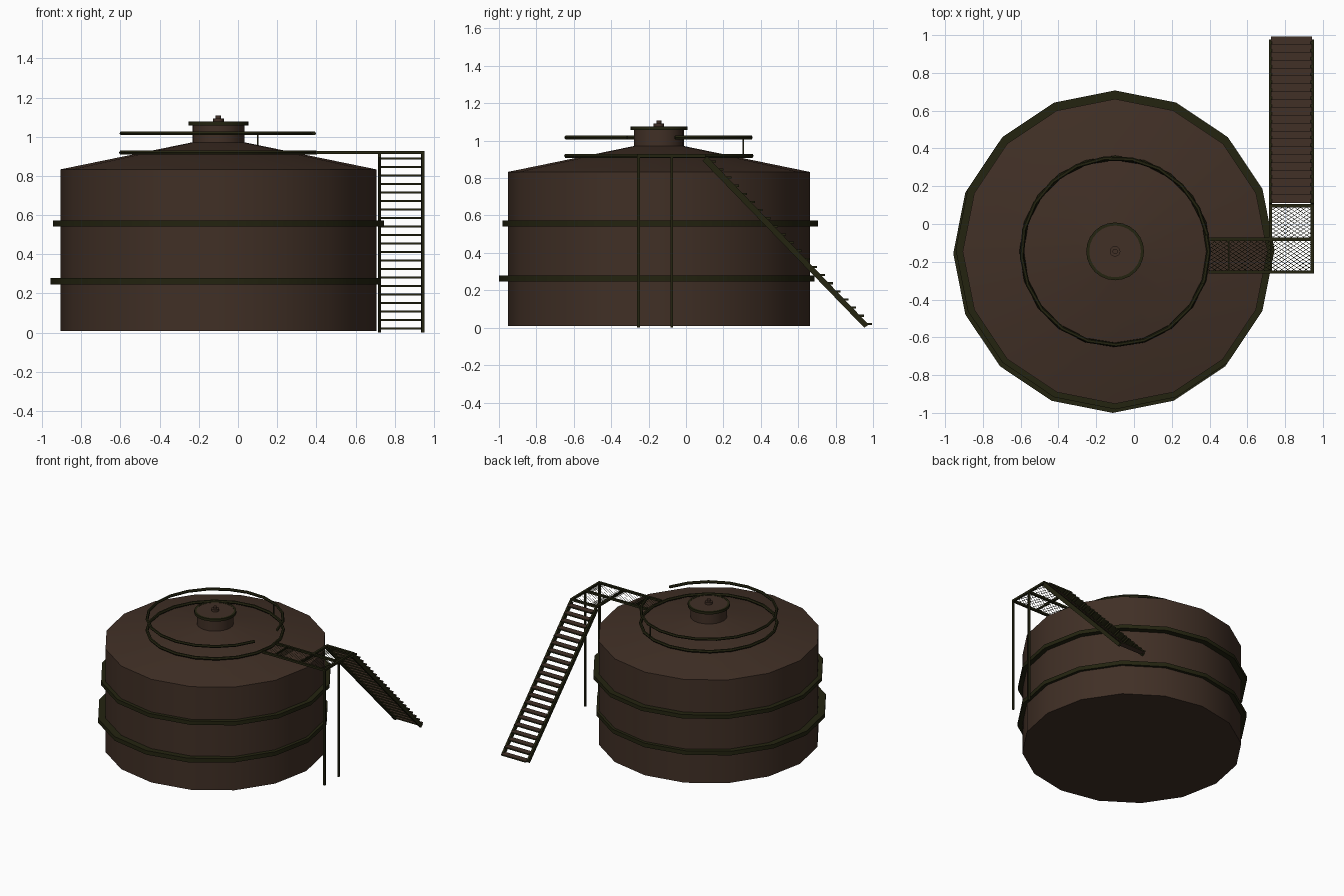
import bpy, bmesh, math
from mathutils import Vector

if "Cube" in bpy.data.objects:
    bpy.data.objects.remove(bpy.data.objects["Cube"])

def material(name, rgb):
    m = bpy.data.materials.new(name)
    m.diffuse_color = (*rgb, 1)
    m.use_nodes = True
    m.node_tree.nodes["Principled BSDF"].inputs["Base Color"].default_value = m.diffuse_color
    return m

BROWN = material("rusty brown", (0.052, 0.029, 0.019))
OLIVE = material("dark olive", (0.017, 0.017, 0.005))
CX, CY = -0.10, -0.145  # tank axis

def finish(name, bm, mats, smooth=False):
    bmesh.ops.recalc_face_normals(bm, faces=bm.faces)
    me = bpy.data.meshes.new(name)
    bm.to_mesh(me)
    bm.free()
    ob = bpy.data.objects.new(name, me)
    bpy.context.collection.objects.link(ob)
    for m in mats:
        me.materials.append(m)
    if smooth:
        bpy.context.view_layer.objects.active = ob
        ob.select_set(True)
        bpy.ops.object.shade_smooth_by_angle(angle=math.radians(35))
        ob.select_set(False)
    return ob

def lathe(name, loop, sides, mat, c=(CX, CY), a0=0, a1=360):
    """Sweep a closed (radius, z) loop around the z axis; open arcs get end caps."""
    bm = bmesh.new()
    full = a1 - a0 >= 360
    rows = []
    for i in range(sides if full else sides + 1):
        a = math.radians(a0 + (a1 - a0) * i / sides)
        rows.append([bm.verts.new((c[0] + r * math.cos(a), c[1] + r * math.sin(a), z)) for r, z in loop])
    n = len(loop)
    for i in range(sides):
        p, q = rows[i], rows[(i + 1) % len(rows)]
        for j in range(n):
            k = (j + 1) % n
            if loop[j][0] + loop[k][0] > 0:
                bm.faces.new((p[j], q[j], q[k], p[k]))
    if not full:
        bm.faces.new(rows[0])
        bm.faces.new(rows[-1])
    bmesh.ops.remove_doubles(bm, verts=bm.verts, dist=1e-5)
    bmesh.ops.dissolve_degenerate(bm, edges=bm.edges, dist=1e-6)
    return finish(name, bm, [mat], True)

def add_box(bm, x0, x1, y0, y1, z0, z1):
    vs = bmesh.ops.create_cube(bm, size=1)["verts"]
    for v in vs:
        v.co = Vector((x0 + (v.co.x + .5) * (x1 - x0), y0 + (v.co.y + .5) * (y1 - y0), z0 + (v.co.z + .5) * (z1 - z0)))
    return vs

def rect(r0, r1, z0, z1):
    return [(r0, z0), (r1, z0), (r1, z1), (r0, z1)]

def tube(r, z, t):
    return [(r + t * math.cos(k * math.pi / 3), z + t * math.sin(k * math.pi / 3)) for k in range(6)]

# Tank body with conical roof, neck, lid and knob
lathe("tank_body", [(0, .008), (.807, .008), (.807, .833), (.125, .973), (0, .973)], 16, BROWN)
lathe("neck", [(0, .94), (.133, .94), (.133, 1.06), (0, 1.06)], 24, BROWN)
lathe("lid_rim", rect(.137, .153, 1.057, 1.077), 24, OLIVE)
lathe("lid", [(0, 1.058), (.14, 1.058), (.14, 1.075), (0, 1.075)], 24, BROWN)
lathe("knob", [(0, 1.07), (.028, 1.07), (.028, 1.093), (.014, 1.093), (.014, 1.108), (0, 1.108)], 12, BROWN)

# Bands around the tank, the lower one slightly off centre
lathe("upper_band", rect(.79, .844, .541, .572), 16, OLIVE, (CX, -.137))
lathe("lower_band", rect(.78, .844, .246, .279), 16, OLIVE, (-.113, -.156))

# Roof rings: closed base ring, handrail with a gap at the walkway, one upright
lathe("roof_ring", tube(.495, .919, .012), 20, OLIVE)
lathe("handrail", tube(.495, 1.017, .011), 19, OLIVE, a0=10, a1=340)
bm = bmesh.new()
px, py = CX + .495 * math.cos(math.radians(66)), CY + .495 * math.sin(math.radians(66))
add_box(bm, px - .004, px + .004, py - .004, py + .004, .915, 1.017)
finish("handrail_post", bm, [OLIVE])

# Walkway frame and legs
X0, X1, X2 = .395, .714, .952
Y0, Y1, Y2 = -.262, -.072, .105
W, Z0, Z1 = .017, .911, .928
bm = bmesh.new()
add_box(bm, X0, X2, Y0, Y0 + W, Z0, Z1)
add_box(bm, X0, X2, Y1 - W, Y1, Z0, Z1)
add_box(bm, X1, X2, Y2 - W, Y2, Z0, Z1)
add_box(bm, X2 - W, X2, Y0, Y2, Z0, Z1)
add_box(bm, X1, X1 + W, Y1, Y2, Z0, Z1)
add_box(bm, X1 + .008, X1 + .016, Y0, Y1, Z0, Z1)
add_box(bm, .498, .506, Y0, Y1, Z0, Z1)
finish("walkway_frame", bm, [OLIVE])
bm = bmesh.new()
for y in (Y0, Y1 - .012):
    add_box(bm, X2 - .015, X2, y, y + .015, 0, Z0 + .005)
finish("walkway_legs", bm, [OLIVE])

# Grating: crossed diagonal strips clipped to each bay
def grating(bm, x0, x1, y0, y1, slope=.65, step=.021, w=.0016, z=.92):
    for s in (slope, -slope):
        span = abs(s) * (x1 - x0)
        b = y0 - (span if s > 0 else 0) + step / 2
        end = y1 + (span if s < 0 else 0)
        while b < end:
            xs = sorted(((y0 - b) / s, (y1 - b) / s))
            u0, u1 = max(0, xs[0]), min(x1 - x0, xs[1])
            if u1 - u0 > .004:
                bm.faces.new([bm.verts.new((x0 + u, b + s * u + d, z + .0005 * (s > 0)))
                              for u, d in ((u0, -w), (u1, -w), (u1, w), (u0, w))])
            b += step

bm = bmesh.new()
grating(bm, X0, X2 - .01, Y0 + .01, Y1 - .01)
grating(bm, X1 + .01, X2 - .01, Y1, Y2 - .01)
finish("grating", bm, [OLIVE])

# Stair stringers: sheared beams running down to the ground
TOP, BOT = (.10, .905), (.965, .004)
bm = bmesh.new()
for x in (X1, X2 - W):
    for v in add_box(bm, x, x + W, 0, 1, 0, 1):
        y, z = TOP if v.co.y < .5 else BOT
        d = .012 if v.co.z > .5 else -.012
        v.co.y, v.co.z = y + d, max(0, z + d)
finish("stair_stringers", bm, [OLIVE])

# Stair treads: brown faces with olive edges
bm = bmesh.new()
N = 21
for i in range(N):
    z = .889 - i * (.889 - .02) / (N - 1)
    y = TOP[0] + (TOP[1] - z) * (BOT[0] - TOP[0]) / (TOP[1] - BOT[1])
    add_box(bm, X1 + .01, X2 - .01, y - .005, y + .044, z - .005, z + .006)
bm.normal_update()
for f in bm.faces:
    f.material_index = 0 if abs(f.normal.z) > .5 else 1
finish("stair_treads", bm, [BROWN, OLIVE])
